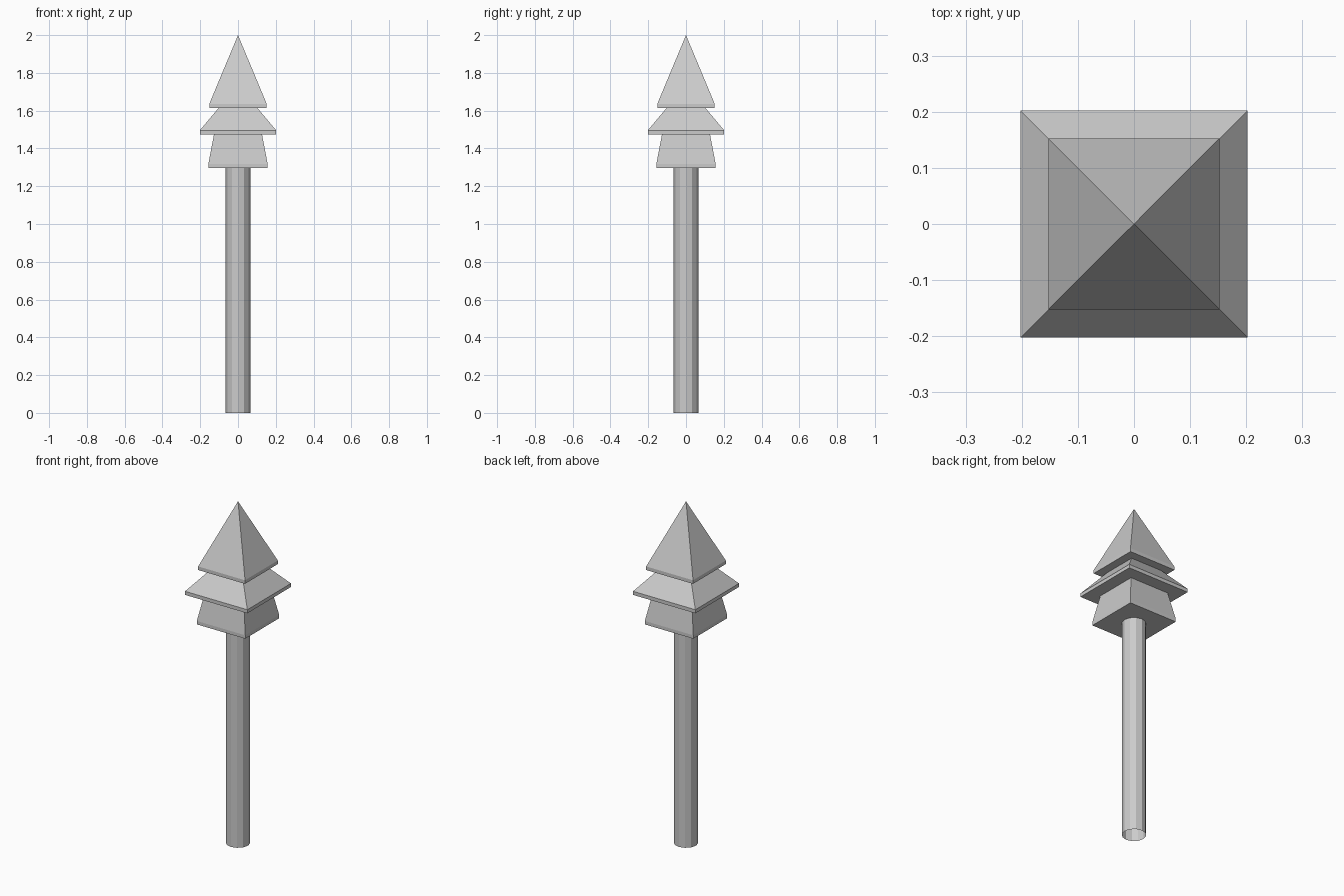
import bpy, bmesh
from math import sqrt, radians

if "Cube" in bpy.data.objects:
    bpy.data.objects.remove(bpy.data.objects["Cube"])


def loft(name, rings, sides, turn=0.0, cap_bottom=True):
    """Stack regular polygon rings (radius, z) into a flat-shaded body; radius 0 makes a tip."""
    from math import cos, sin, tau
    bm = bmesh.new()
    loops = []
    for r, z in rings:
        n = sides if r > 0 else 1
        loops.append([bm.verts.new((r * cos(turn + tau * i / sides),
                                    r * sin(turn + tau * i / sides), z)) for i in range(n)])
    for a, b in zip(loops, loops[1:]):
        for i in range(sides):
            j = (i + 1) % sides
            if len(b) == 1:
                bm.faces.new((a[i], a[j], b[0]))
            else:
                bm.faces.new((a[i], a[j], b[j], b[i]))
    if cap_bottom:
        bm.faces.new(loops[0][::-1])
    me = bpy.data.meshes.new(name)
    bm.to_mesh(me)
    bm.free()
    ob = bpy.data.objects.new(name, me)
    bpy.context.collection.objects.link(ob)
    return ob


def tier(name, profile):
    """Square tier from (half width, z) pairs."""
    return loft(name, [(h * sqrt(2), z) for h, z in profile], 4, radians(45))


# Hollow pole, open at the foot
loft("pole", [(0.065, 0.0), (0.065, 1.297)], 12, cap_bottom=False)

# Three square tiers, each with a thin upright rim
tier("lower_tier", [(0.157, 1.297), (0.157, 1.317), (0.127, 1.475)])
tier("middle_tier", [(0.202, 1.475), (0.202, 1.496), (0.102, 1.615)])
tier("top_tier", [(0.152, 1.615), (0.152, 1.636), (0.0, 2.0)])
